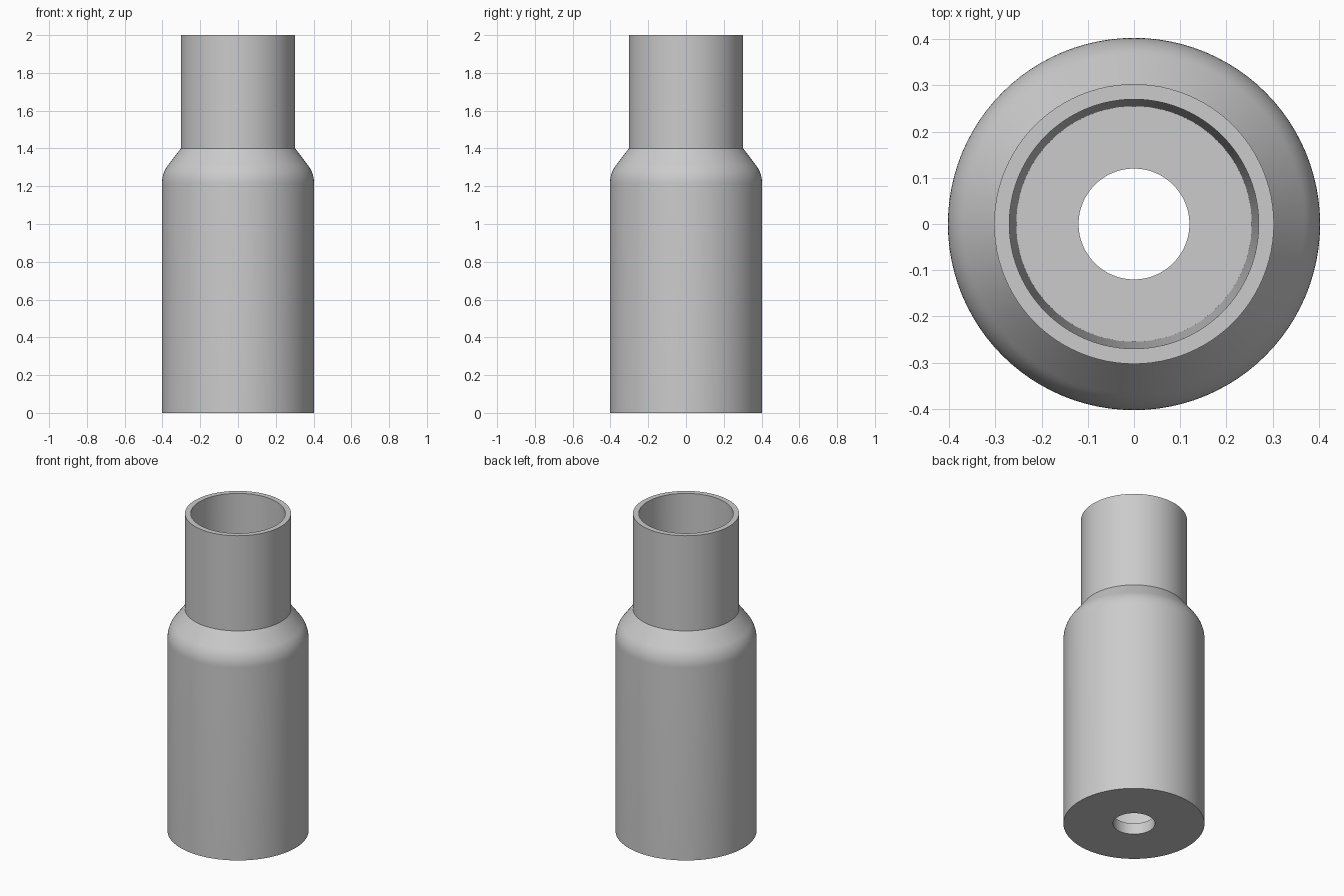
import bpy
import bmesh
from math import cos, sin, radians, tau

cube = bpy.data.objects.get("Cube")
if cube:
    bpy.data.objects.remove(cube, do_unlink=True)

SEGMENTS = 96
BODY_R, NECK_R, BORE_R, FLOOR_R, HOLE_R = 0.403, 0.303, 0.27, 0.255, 0.12
FLOOR_Z, SHOULDER_Z, NECK_Z, TOP_Z = 0.07, 1.215, 1.4, 2.0
ARC_R, ARC_ANGLE, ARC_STEPS = 0.158, 39, 10


def make_material(name, colour):
    mat = bpy.data.materials.new(name)
    mat.use_nodes = True
    mat.diffuse_color = colour
    mat.node_tree.nodes["Principled BSDF"].inputs["Base Color"].default_value = colour
    return mat


def lathe(name, profile, mat):
    """Spin a closed (radius, height) profile around the z axis."""
    bm = bmesh.new()
    rings = []
    for i in range(SEGMENTS):
        a = tau * i / SEGMENTS
        rings.append([bm.verts.new((r * cos(a), r * sin(a), z)) for r, z in profile])
    for i in range(SEGMENTS):
        here, there = rings[i], rings[(i + 1) % SEGMENTS]
        for j in range(len(profile)):
            k = (j + 1) % len(profile)
            bm.faces.new((here[j], there[j], there[k], here[k]))
    bmesh.ops.recalc_face_normals(bm, faces=bm.faces)
    mesh = bpy.data.meshes.new(name)
    bm.to_mesh(mesh)
    bm.free()
    mesh.materials.append(mat)
    obj = bpy.data.objects.new(name, mesh)
    bpy.context.collection.objects.link(obj)
    bpy.ops.object.select_all(action="DESELECT")
    obj.select_set(True)
    bpy.context.view_layer.objects.active = obj
    bpy.ops.object.shade_smooth_by_angle(angle=radians(25))
    return obj


# Rounded shoulder: an arc that runs on into a straight cone up to the neck
shoulder = []
for s in range(ARC_STEPS + 1):
    a = radians(ARC_ANGLE * s / ARC_STEPS)
    shoulder.append((BODY_R - ARC_R * (1 - cos(a)), SHOULDER_Z + ARC_R * sin(a)))

# Outer wall, rim, tapered bore, floor and drain hole in one closed profile
profile = [(HOLE_R, 0), (BODY_R, 0)] + shoulder + [
    (NECK_R, NECK_Z), (NECK_R, TOP_Z), (BORE_R, TOP_Z),
    (FLOOR_R, FLOOR_Z), (HOLE_R, FLOOR_Z)]

lathe("hollow_stepped_sleeve", profile, make_material("plain grey", (0.6, 0.6, 0.6, 1)))
